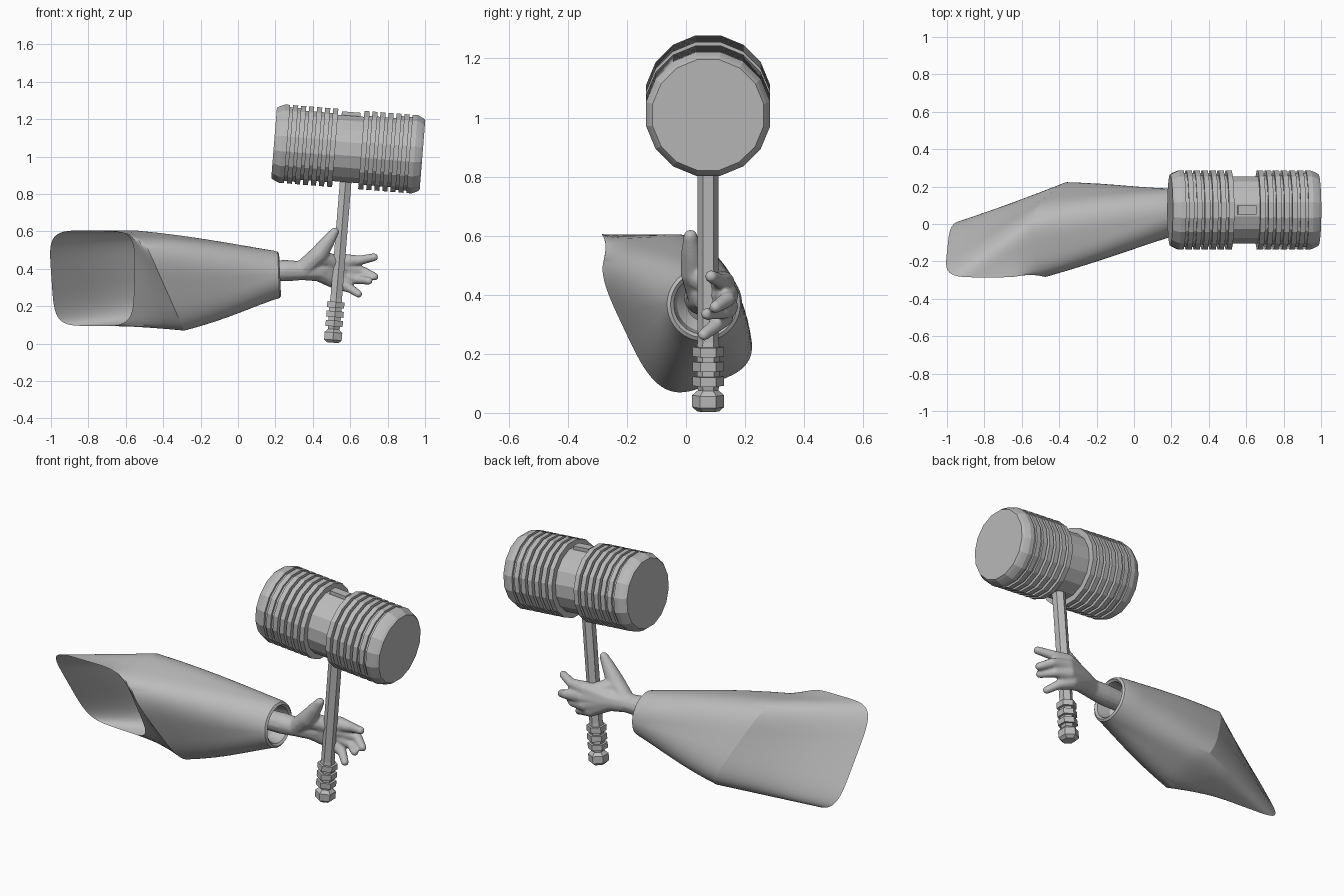
import bpy, bmesh, math
from mathutils import Vector, Matrix

cube = bpy.data.objects.get("Cube")
if cube:
    bpy.data.objects.remove(cube, do_unlink=True)

grey = bpy.data.materials.new("plain_grey")
grey.use_nodes = True
colour = (0.5, 0.5, 0.5, 1)
grey.diffuse_color = colour
grey.node_tree.nodes["Principled BSDF"].inputs["Base Color"].default_value = colour


def finish(name, bm, smooth=None):
    mesh = bpy.data.meshes.new(name)
    bm.to_mesh(mesh)
    bm.free()
    mesh.materials.append(grey)
    obj = bpy.data.objects.new(name, mesh)
    bpy.context.collection.objects.link(obj)
    if smooth:
        bpy.ops.object.select_all(action='DESELECT')
        obj.select_set(True)
        bpy.context.view_layer.objects.active = obj
        bpy.ops.object.shade_smooth_by_angle(angle=math.radians(smooth))
    return obj


def loft(loops, caps):
    bm = bmesh.new()
    rings = [[bm.verts.new(p) for p in loop] for loop in loops]
    n = len(rings[0])
    for a, b in zip(rings, rings[1:]):
        for i in range(n):
            j = (i + 1) % n
            bm.faces.new((a[i], a[j], b[j], b[i]))
    if caps:
        bm.faces.new(rings[0])
        bm.faces.new(rings[-1])
    bmesh.ops.recalc_face_normals(bm, faces=bm.faces)
    return bm


def lathe(profile, sides, matrix):
    """Turn (height, apothem) pairs about local z, with flats facing local x."""
    loops = []
    for h, r in profile:
        r /= math.cos(math.pi / sides)
        turn = [math.tau * (i + 0.5) / sides for i in range(sides)]
        loops.append([matrix @ Vector((r * math.cos(t), r * math.sin(t), h)) for t in turn])
    return loft(loops, True)


# Hammer, leaning slightly toward +x
lean = Matrix.Translation((0.506, 0.075, 0.002)) @ Matrix.Rotation(math.radians(4.6), 4, 'Y')
head_frame = lean @ Matrix.Translation((0, 0, 1.042)) @ Matrix.Rotation(math.pi / 2, 4, 'Y')

# Ribbed head: core, six ribs and a stepped end on each half
half = [(0.07, 0.178)]
for i in range(6):
    u = 0.07 + 0.043 * i
    groove = 0.185 if i < 4 else 0.198
    half += [(u, 0.21), (u + 0.028, 0.21), (u + 0.028, groove), (u + 0.043, groove)]
half += [(0.328, 0.21), (0.355, 0.21), (0.37, 0.204), (0.385, 0.197), (0.398, 0.188)]
profile = [(-u, r) for u, r in reversed(half)] + half
finish("hammer_head", lathe(profile, 16, head_frame))

# Six-sided handle: knob, three grip rings and a plain shaft
profile = [(0.003, 0.032), (0.018, 0.047), (0.058, 0.047), (0.075, 0.03)]
for z in (0.09, 0.14, 0.19):
    profile += [(z, 0.033), (z, 0.046), (z + 0.032, 0.046), (z + 0.032, 0.033)]
profile += [(0.24, 0.031), (0.9, 0.031)]
finish("hammer_handle", lathe(profile, 6, lean))

# Handle end showing on top of the head
bm = bmesh.new()
bmesh.ops.create_cube(bm, size=1, matrix=lean @ Matrix.Translation((0, 0, 1.2))
                      @ Matrix.Diagonal((0.1, 0.05, 0.08, 1)))
finish("handle_peg", bm)


# Sleeve: rounded four-cornered loops, from the cuff to the bent open end
def loop(corners, power, n=96):
    tf, tb, bb, bf = map(Vector, corners)
    points = []
    for i in range(n):
        t = math.tau * (i + 0.5) / n
        c, s = math.cos(t), math.sin(t)
        u = (1 + math.copysign(abs(c) ** power, c)) / 2
        v = (1 + math.copysign(abs(s) ** power, s)) / 2
        points.append((tf.lerp(tb, u)).lerp(bf.lerp(bb, u), 1 - v))
    return points


def cuff_ring(x, r):
    y, z = 0.06, 0.367
    return loop([(x - 0.005, y - r, z + r), (x - 0.005, y + r, z + r),
                 (x + 0.005, y + r, z - r), (x + 0.005, y - r, z - r)], 1)


elbow = loop([(-0.5, -0.335, 0.55), (-0.56, 0.06, 0.63),
              (-0.33, 0.27, 0.17), (-0.27, -0.09, 0.03)], 0.55)
opening = loop([(-0.55, -0.285, 0.605), (-1.015, -0.285, 0.605),
                (-0.98, 0.03, 0.095), (-0.56, 0.0, 0.095)], 0.42)
cuff = cuff_ring(0.195, 0.13)
loops = [cuff_ring(0.1, 0.055), cuff_ring(0.14, 0.09), cuff_ring(0.19, 0.096),
         cuff_ring(0.215, 0.101), cuff_ring(0.225, 0.112), cuff_ring(0.217, 0.124), cuff]
for k in range(1, 6):
    t = k / 6
    ring = [a.lerp(b, t) for a, b in zip(cuff, elbow)]
    mid = sum(ring, Vector()) / len(ring)
    swell = 1 + 0.05 * math.sin(math.pi * t)
    loops.append([mid + (p - mid) * swell for p in ring])
loops.append(elbow)
loops += [[a.lerp(b, t) for a, b in zip(elbow, opening)] for t in (0.33, 0.67, 1)]
finish("sleeve", loft(loops, False), 20)

# Hand: chains of (x, y, z, radius) blended into one skin
wrist = (0.34, 0.055, 0.39, 0.052)
palm = (0.43, 0.08, 0.395, 0.062)
chains = [
    [(0.05, 0.05, 0.385, 0.055), (0.25, 0.05, 0.39, 0.059), wrist, palm],
    [wrist, (0.43, 0.03, 0.475, 0.05), (0.48, 0.02, 0.545, 0.037), (0.517, 0.015, 0.598, 0.024)],
    [(0.43, 0.04, 0.46, 0.045), (0.52, 0.1, 0.43, 0.046)],
    [palm, (0.56, 0.125, 0.44, 0.042), (0.65, 0.12, 0.445, 0.027), (0.728, 0.085, 0.462, 0.022)],
    [palm, (0.57, 0.135, 0.4, 0.044), (0.67, 0.14, 0.385, 0.027), (0.73, 0.1, 0.358, 0.022)],
    [palm, (0.56, 0.135, 0.36, 0.043), (0.64, 0.125, 0.343, 0.026), (0.7, 0.07, 0.335, 0.021)],
    [palm, (0.53, 0.12, 0.33, 0.043), (0.6, 0.1, 0.295, 0.025), (0.645, 0.06, 0.265, 0.021)],
]
bm = bmesh.new()
for chain in chains:
    for a, b in zip(chain, chain[1:]):
        a, b = Vector(a), Vector(b)
        for k in range(11):
            p = a.lerp(b, k / 10)
            bmesh.ops.create_icosphere(bm, subdivisions=2, radius=p[3],
                                       matrix=Matrix.Translation(p.xyz))
hand = finish("hand", bm)
remesh = hand.modifiers.new("skin", 'REMESH')
remesh.mode = 'VOXEL'
remesh.voxel_size = 0.007
remesh.use_smooth_shade = True
relax = hand.modifiers.new("relax", 'SMOOTH')
relax.factor = 0.5
relax.iterations = 5
